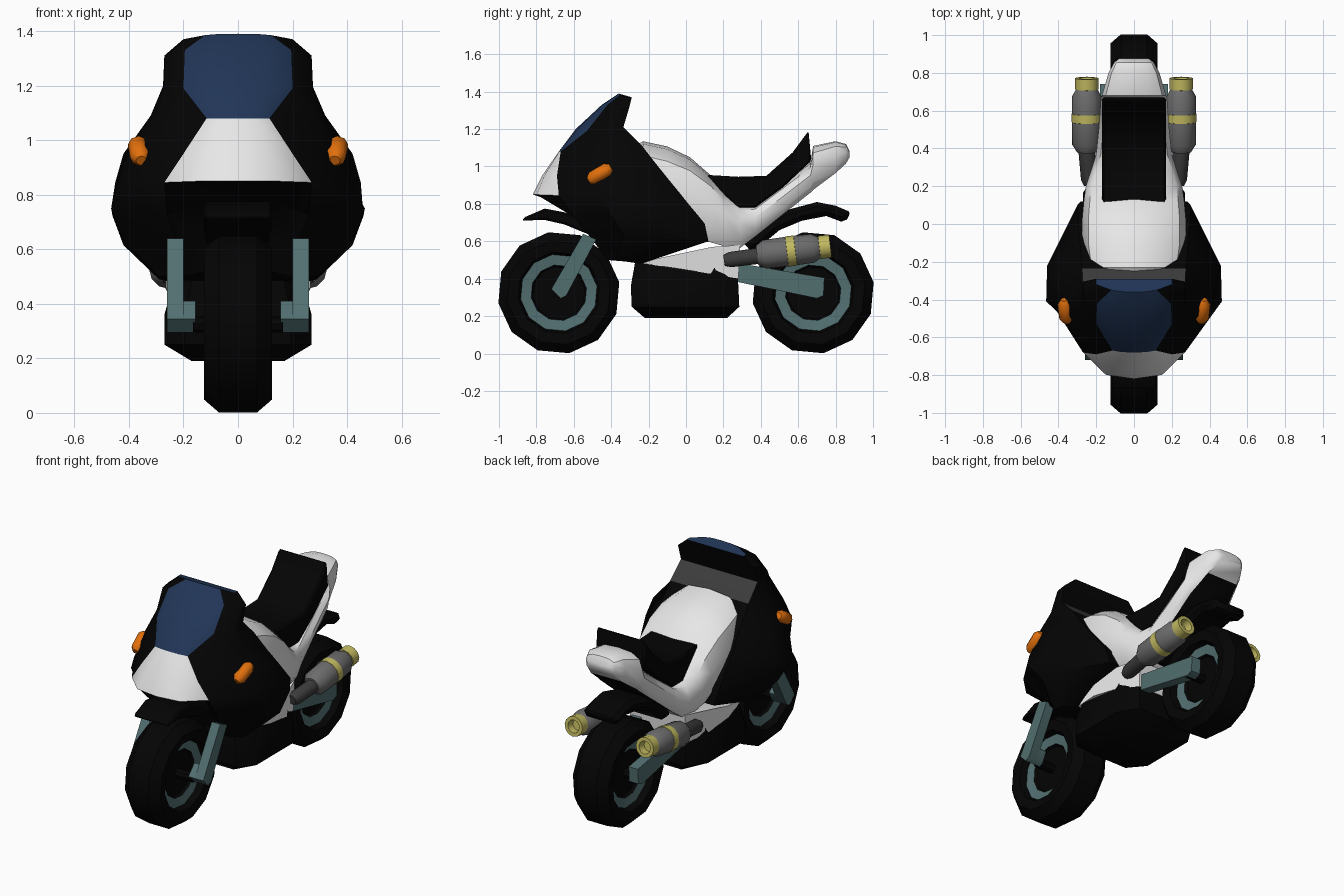
import bpy, bmesh, math
from mathutils import Vector

if "Cube" in bpy.data.objects:
    bpy.data.objects.remove(bpy.data.objects["Cube"])

def material(name, *rgb):
    m = bpy.data.materials.new(name)
    m.diffuse_color = (*rgb, 1)
    m.use_nodes = True
    m.node_tree.nodes["Principled BSDF"].inputs["Base Color"].default_value = m.diffuse_color
    return m

BLACK = material("black", .0012, .0012, .0012)
WHITE = material("white", .8, .8, .8)
BLUE = material("screen blue", .015, .036, .095)
DARK = material("dark grey", .045, .045, .045)
GREY = material("muffler grey", .15, .15, .15)
GOLD = material("gold", .54, .49, .12)
TEAL = material("teal metal", .085, .158, .162)
ORANGE = material("orange", .75, .16, .004)

def loft(name, rings, mats, rule=None, caps=True, angle=40):
    """Skin closed rings; rule(i, j) picks the material slot of each quad, j = -1 for caps."""
    bm = bmesh.new()
    vs = [[bm.verts.new(p) for p in r] for r in rings]
    n = len(rings[0])
    for i in range(len(vs) - 1):
        for j in range(n):
            k = (j + 1) % n
            f = bm.faces.new((vs[i][j], vs[i][k], vs[i + 1][k], vs[i + 1][j]))
            f.material_index = rule(i, j) if rule else 0
    if caps:
        for r, i in ((vs[0], 0), (vs[-1], len(vs) - 2)):
            f = bm.faces.new(r)
            f.material_index = rule(i, -1) if rule else 0
    bmesh.ops.recalc_face_normals(bm, faces=bm.faces)
    me = bpy.data.meshes.new(name)
    bm.to_mesh(me)
    bm.free()
    ob = bpy.data.objects.new(name, me)
    bpy.context.collection.objects.link(ob)
    for m in mats:
        me.materials.append(m)
    bpy.ops.object.select_all(action='DESELECT')
    ob.select_set(True)
    bpy.context.view_layer.objects.active = ob
    bpy.ops.object.shade_smooth_by_angle(angle=math.radians(angle))
    return ob

def prism(name, prof, x0, x1, mat, chamfer=0.0):
    """Extrude a (y, z) side profile across x."""
    ob = loft(name, [[(x, y, z) for y, z in prof] for x in (x0, x1)], [mat])
    if chamfer:
        b = ob.modifiers.new("chamfer", 'BEVEL')
        b.width, b.segments = chamfer, 1
        b.angle_limit = math.radians(50)
    return ob

def lathe(name, prof, start, axis, mats, rule=None, n=12, turn=0.0):
    """Spin (distance, radius) points round an axis."""
    q = Vector(axis).to_track_quat('Z', 'Y')
    rings = [[Vector(start) + q @ Vector((r * math.cos(turn + a * math.tau / n),
              r * math.sin(turn + a * math.tau / n), d)) for a in range(n)] for d, r in prof]
    return loft(name, rings, mats, rule)

# wheels: tyre, coloured rim ring, recessed dark hub
half = [(.05, .04), (.05, .14), (.065, .15), (.075, .207), (.115, .22), (.125, .28), (.07, .328)]
prof = [(-d, r) for d, r in half] + [(d, r) for d, r in reversed(half)]
for name, y in (("front_wheel", -.68), ("rear_wheel", .68)):
    lathe(name, prof, (0, y, .325), (1, 0, 0), [BLACK, TEAL],
          lambda i, j: 1 if i in (2, 10) else 0, 12, .17)
    lathe(name + "_axle", [(-.165, .03), (.165, .03)], (0, y, .325), (1, 0, 0), [BLACK], n=8)

# fairing: per level centre(y,z), front edge(xyz), side(xyz), flank(xy), back edge(xyz)
levels = [
    (-.36, 1.39, .12, -.35, 1.385, .20, -.32, 1.37, .20, -.31, .20, -.29, 1.37),
    (-.45, 1.33, .195, -.42, 1.33, .27, -.37, 1.30, .27, -.34, .27, -.305, 1.31),
    (-.59, 1.20, .20, -.53, 1.19, .27, -.43, 1.18, .275, -.39, .27, -.335, 1.21),
    (-.68, 1.08, .115, -.67, 1.08, .30, -.50, 1.07, .32, -.38, .275, -.235, 1.11),
    (-.77, .95, .20, -.69, .95, .355, -.48, .95, .42, -.27, .285, -.11, .95),
    (-.82, .85, .27, -.68, .845, .41, -.46, .85, .45, -.24, .295, -.02, .84),
    (-.52, .76, .26, -.60, .73, .465, -.41, .75, .46, -.22, .30, .10, .695),
    (-.44, .64, .22, -.51, .62, .42, -.33, .63, .42, -.18, .28, .12, .60),
    (-.40, .52, .20, -.42, .50, .29, -.38, .50, .29, -.30, .25, -.24, .48)]
rings = []
for cy, cz, ax, ay, az, sx, sy, sz, fx, fy, bx, by, bz in levels:
    side = [(ax * .55, cy * .85 + ay * .15, cz * .9 + az * .1), (ax, ay, az),
            (sx, sy, sz), (fx, fy, (sz + bz) / 2), (bx, by, bz)]
    rings.append([(0, cy, cz)] + side + [(-x, y, z) for x, y, z in reversed(side)])

def fairing_rule(i, j):
    if j in (0, 1, 9, 10) or (j == -1 and i == 0):
        return 1 if i < 3 else 2 if i < 5 else 0
    return 3 if j == 5 and i == 2 else 0
loft("fairing", rings, [BLACK, BLUE, WHITE, DARK], fairing_rule)

# tank and tail: stations of y, top, bottom, half width; dark hollow under the tail
stations = [(-.29, 1.10, .75, .17), (-.23, 1.135, .66, .255), (-.10, 1.107, .61, .275),
            (.02, 1.05, .60, .275), (.13, .955, .595, .265), (.20, .87, .575, .255),
            (.29, .80, .565, .225), (.37, .80, .625, .20), (.52, .91, .745, .185),
            (.665, 1.02, .86, .175), (.68, 1.11, .875, .17), (.80, 1.135, .965, .135),
            (.855, 1.12, 1.015, .105), (.875, 1.08, 1.05, .08)]
rings = []
for y, t, b, w in stations:
    h = t - b
    side = [(w * .55, y, t - .03 * h), (w * .88, y, t - .16 * h), (w, y, t - .42 * h),
            (w * .95, y, b + .2 * h), (w * .8, y, b)]
    rings.append([(0, y, t)] + side + [(-x, a, z) for x, a, z in reversed(side)])
loft("tank_and_tail", rings, [WHITE, BLACK], lambda i, j: 1 if j == 5 and 6 < i < 11 else 0)

# seat with raised back
prism("seat", [(.11, .955), (.28, .945), (.43, .95), (.57, 1.075), (.655, 1.19), (.67, 1.03),
               (.52, .89), (.37, .78), (.27, .78)], -.17, .17, BLACK, .01)

# belly pan and white side cowl, narrowing to the rear
rings = []
for z, a, b, w in ((.19, -.22, .22, .17), (.25, -.29, .285, .27), (.36, -.295, .28, .27),
                   (.5, -.27, .27, .23)):
    side = [(w * .72, a, z), (w, a + .09, z), (w, b - .12, z), (w * .72, b, z)]
    rings.append(side + [(-x, y, z) for x, y, z in reversed(side)])
loft("belly_pan", rings, [BLACK])
loft("side_cowl", [[(x * s, y, z) for x, y, z in ((.22, -.26, .485), (.265, -.05, .53),
     (.25, .14, .57), (.195, .29, .58), (.195, .28, .40), (.25, .14, .425), (.265, -.05, .455))]
     for s in (-1, 1)], [WHITE])

# mudguards
prism("front_mudguard", [(-.88, .71), (-.86, .73), (-.755, .775), (-.65, .755), (-.48, .70),
      (-.48, .62), (-.65, .69), (-.76, .715)], -.125, .125, BLACK, .025)
prism("rear_mudguard", [(.33, .68), (.55, .77), (.70, .81), (.80, .79), (.87, .76), (.885, .725),
      (.83, .705), (.75, .735), (.62, .71), (.5, .66), (.38, .56), (.31, .56)],
      -.12, .12, BLACK, .025)

for s, side in ((1, "right"), (-1, "left")):
    # fork leg with inward foot, and swing arm
    prism(side + "_fork_leg", [(-.55, .64), (-.48, .61), (-.64, .31), (-.67, .295), (-.72, .345)],
          s * .2, s * .26, TEAL)
    prism(side + "_fork_foot", [(-.66, .41), (-.61, .37), (-.64, .31), (-.67, .295), (-.72, .345)],
          s * .155, s * .25, TEAL)
    prism(side + "_swing_arm", [(.24, .49), (.74, .405), (.735, .31), (.70, .295), (.24, .39)],
          s * .115, s * .18, TEAL)
    # exhaust pipe and banded muffler with open end
    lathe(side + "_exhaust_pipe", [(0, .03), (.03, .043), (.20, .045)], (s * .235, .205, .498),
          (s * .015, .19, .025), [DARK], n=10)
    lathe(side + "_muffler", [(0, .052), (.04, .077), (.16, .079), (.161, .081), (.205, .081),
          (.206, .079), (.30, .077), (.335, .057), (.336, .062), (.395, .062), (.395, .04),
          (.35, .035)], (s * .25, .38, .525), (0, .99, .125), [GREY, GOLD],
          lambda i, j: 1 if i in (2, 3, 4) or i > 6 else 0, 12)
    # turn signal
    lathe(side + "_turn_signal", [(-.07, .02), (-.045, .038), (.045, .038), (.07, .02)],
          (s * .362, -.46, .96), (s * .1, .86, .5), [ORANGE], n=8)
